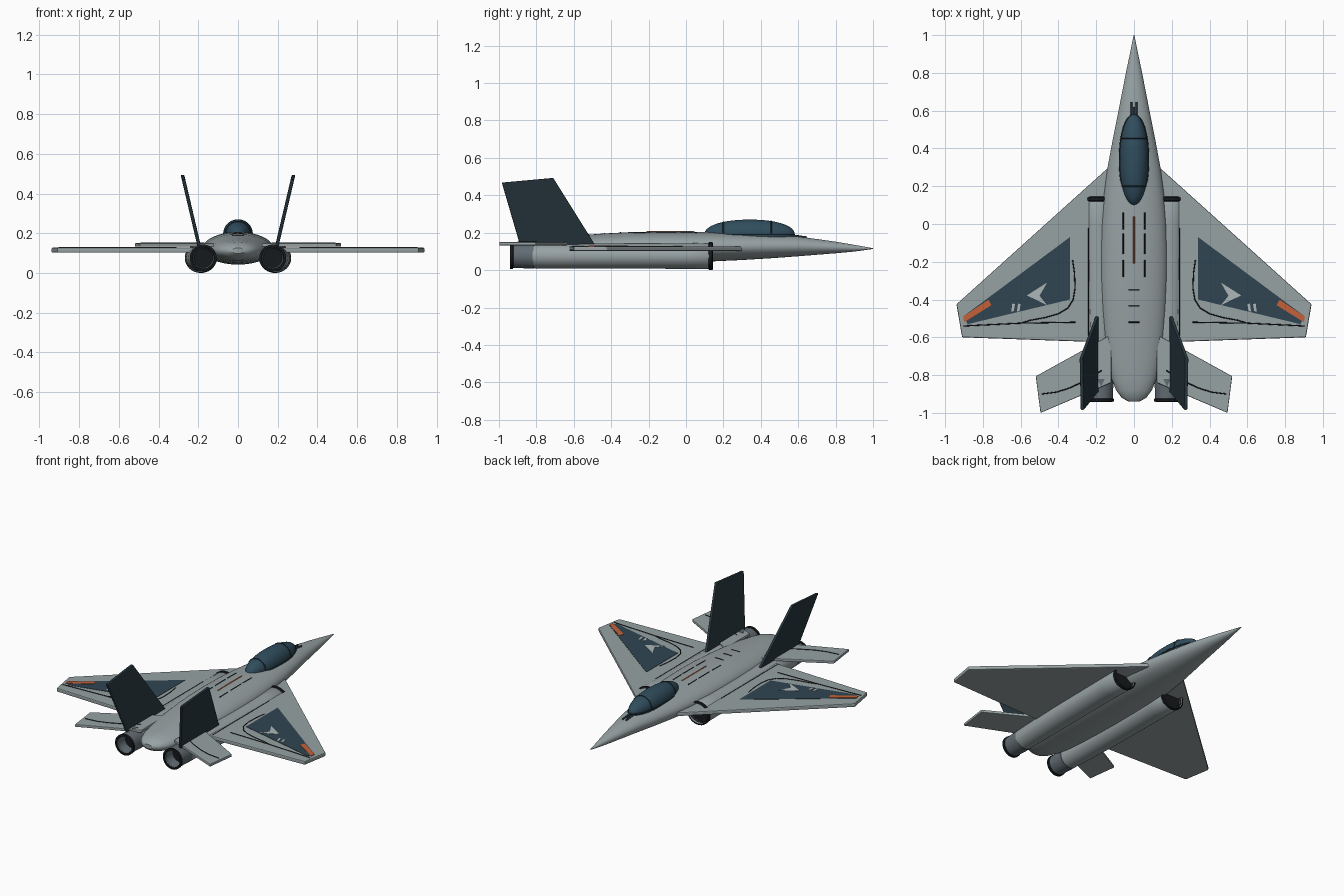
import bpy, bmesh, math
from mathutils import Vector

if "Cube" in bpy.data.objects:
    bpy.data.objects.remove(bpy.data.objects["Cube"])


def material(name, r, g, b):
    m = bpy.data.materials.new(name)
    m.diffuse_color = (r, g, b, 1)
    m.use_nodes = True
    m.node_tree.nodes["Principled BSDF"].inputs["Base Color"].default_value = m.diffuse_color
    return m


GREY = material("hull_grey", 0.31, 0.36, 0.37)
LIGHT = material("marking_grey", 0.42, 0.47, 0.48)
NAVY = material("panel_navy", 0.03, 0.06, 0.085)
FIN = material("fin_dark", 0.02, 0.038, 0.048)
GLASS = material("canopy_glass", 0.03, 0.075, 0.11)
STEEL = material("nozzle_steel", 0.12, 0.15, 0.17)
BLACK = material("black", 0.008, 0.01, 0.012)
ORANGE = material("orange", 0.55, 0.12, 0.04)


def finish(name, bm, mat, smooth=True, bevel=0):
    bmesh.ops.recalc_face_normals(bm, faces=bm.faces)
    me = bpy.data.meshes.new(name)
    bm.to_mesh(me)
    bm.free()
    me.materials.append(mat)
    ob = bpy.data.objects.new(name, me)
    bpy.context.collection.objects.link(ob)
    if bevel:
        mod = ob.modifiers.new("bevel", "BEVEL")
        mod.width, mod.segments = bevel, 2
    if smooth:
        bpy.ops.object.select_all(action='DESELECT')
        bpy.context.view_layer.objects.active = ob
        ob.select_set(True)
        bpy.ops.object.shade_smooth_by_angle(angle=math.radians(35))
    return ob


def loft(name, sections, mat, n=40, caps=True):
    """Skin of ellipses; each section is (y, centre x, centre z, rx, rz)."""
    bm = bmesh.new()
    rings = []
    for y, cx, cz, rx, rz in sections:
        rings.append([bm.verts.new((cx + rx * math.cos(a), y, cz + rz * math.sin(a)))
                      for a in (2 * math.pi * i / n for i in range(n))])
    for p, q in zip(rings, rings[1:]):
        for i in range(n):
            j = (i + 1) % n
            bm.faces.new((p[i], p[j], q[j], q[i]))
    if caps:
        bm.faces.new(rings[0])
        bm.faces.new(rings[-1])
    return finish(name, bm, mat)


def plate(name, points, depth, mat, side=1, bevel=0):
    """Flat outline extruded along the depth vector; side=-1 mirrors in x."""
    bm = bmesh.new()
    flip = Vector((side, 1, 1))
    low = [bm.verts.new(Vector(p) * flip) for p in points]
    high = [bm.verts.new((Vector(p) + Vector(depth)) * flip) for p in points]
    bm.faces.new(low)
    bm.faces.new(high)
    for i in range(len(low)):
        j = (i + 1) % len(low)
        bm.faces.new((low[i], low[j], high[j], high[i]))
    return finish(name, bm, mat, False, bevel)


def flat(outline, z):
    return [(x, y, z) for x, y in outline]


def line(name, points, mat, r=0.003):
    cu = bpy.data.curves.new(name, 'CURVE')
    cu.dimensions = '3D'
    cu.bevel_depth, cu.bevel_resolution, cu.use_fill_caps = r, 1, True
    sp = cu.splines.new('POLY')
    sp.points.add(len(points) - 1)
    for p, co in zip(sp.points, points):
        p.co = (*co, 1)
    cu.materials.append(mat)
    ob = bpy.data.objects.new(name, cu)
    bpy.context.collection.objects.link(ob)


# Fuselage: (y, half width, bottom z, top z)
BODY = [(1, .002, .113, .117), (.9, .022, .099, .135), (.8, .043, .09, .152), (.6, .082, .074, .18),
        (.45, .112, .063, .19), (.3, .14, .054, .197), (.15, .16, .047, .203), (0, .172, .043, .206),
        (-.15, .177, .042, .206), (-.3, .176, .042, .203), (-.45, .17, .045, .195), (-.6, .158, .05, .183),
        (-.72, .142, .055, .173), (-.82, .118, .06, .164), (-.88, .095, .067, .156), (-.92, .065, .08, .143),
        (-.94, .03, .098, .126)]
loft("fuselage", [(y, 0, (a + b) / 2, w, (b - a) / 2) for y, w, a, b in BODY], GREY, 48)


def top(x, y):
    """Height of the fuselage skin."""
    for (y1, w1, a1, b1), (y0, w0, a0, b0) in zip(BODY, BODY[1:]):
        if y0 <= y <= y1:
            t = (y - y0) / (y1 - y0)
            w, a, b = w0 + t * (w1 - w0), a0 + t * (a1 - a0), b0 + t * (b1 - b0)
            return (a + b) / 2 + (b - a) / 2 * math.sqrt(max(0, 1 - (x / w) ** 2))


# Canopy bubble with frame hoops
def canopy_size(y):
    return max(0.01, 1 - abs((y - .34) / .24) ** 2.2) ** 0.5


ys = [.34 + .239 * math.sin(math.pi * (i / 24 - .5)) for i in range(25)]
loft("canopy", [(y, 0, .196, .075 * canopy_size(y), .074 * canopy_size(y)) for y in ys], GLASS)
for y in (.2, .455):
    k = canopy_size(y)
    line("canopy_frame", [(.075 * k * math.cos(a), y, .196 + .074 * k * math.sin(a))
                          for a in (math.pi * i / 20 for i in range(21))], FIN, .004)
line("canopy_rim", [(.076 * canopy_size(y), y, .19) for y in ys]
     + [(-.076 * canopy_size(y), y, .19) for y in reversed(ys)], FIN, .004)
# Small instruments ahead of the windscreen
for x, y1 in ((-.013, .645), (0, .62), (.013, .645)):
    line("nose_probe", [(x, .56, .184), (x, y1, top(x, y1) + .003)], FIN, .006)

# Spine stripe and panel seams
line("spine_stripe", [(0, y / 100, top(0, y / 100)) for y in range(4, -22, -5)], ORANGE, .004)
for y in (-.35, -.435, -.52):
    line("spine_vent", [(x, y, top(x, y)) for x in (-.03, 0, .03)], BLACK)

for s in (1, -1):
    for y0, y1 in ((.06, -.03), (-.05, -.16), (-.19, -.28)):
        line("back_seam", [(s * .057, y, top(.057, y)) for y in (y0, (y0 + y1) / 2, y1)], BLACK)

    # Main wing
    plate("wing", flat([(.10, .33), (.14, .295), (.94, -.425), (.91, -.60), (.2, -.625), (.10, -.625)], .102),
          (0, 0, .025), GREY, s, .006)
    # Wing markings
    plate("wing_panel", flat([(.34, -.07), (.905, -.49), (.88, -.53), (.34, -.40)], .125),
          (0, 0, .004), NAVY, s)
    plate("wing_tip_stripe", flat([(.77, -.40), (.905, -.49), (.90, -.52), (.755, -.43)], .125),
          (0, 0, .006), ORANGE, s)
    plate("wing_chevron", flat([(.46, -.31), (.567, -.378), (.46, -.43), (.50, -.38)], .125),
          (0, 0, .006), LIGHT, s)
    for x in (.60, .63):
        plate("wing_bar", flat([(x, -.425), (x + .014, -.42), (x + .02, -.465), (x + .006, -.46)], .125),
              (0, 0, .006), LIGHT, s)
    line("flap_seam", [(s * .31, -.52, .127), (s * .60, -.525, .127), (s * .905, -.54, .127)], BLACK)
    line("wing_seam", [(s * x, y, .127) for x, y in
                       ((.325, -.19), (.315, -.26), (.312, -.34), (.322, -.4), (.35, -.445),
                        (.4, -.475), (.47, -.495), (.55, -.51), (.60, -.525))], BLACK)
    line("wing_root_seam", [(s * .241, -.02, .127), (s * .241, -.61, .127)], BLACK, .002)

    # Tailplane
    plate("tailplane", flat([(.12, -.585), (.52, -.806), (.495, -1), (.12, -.84)], .132),
          (0, 0, .018), GREY, s, .004)
    line("tailplane_seam", [(s * x, y, .15) for x, y in
                            ((.49, -.90), (.41, -.89), (.34, -.868), (.25, -.825), (.17, -.775))], BLACK)
    plate("tail_mark", flat([(.155, -.82), (.195, -.82), (.175, -.86)], .148), (0, 0, .004), STEEL, s)

    # Canted tail fin
    lean = lambda y, z: (.19 + (z - .15) * .235, y, z)
    plate("tail_fin", [lean(-.48, .125), lean(-.71, .493), lean(-.985, .468), lean(-.885, .125)],
          (.018, 0, 0), FIN, s, .004)

    # Engine nacelle, hollow at the intake
    cx = s * .187
    loft("nacelle", [(-.82, s * .176, .075, .066, .065), (-.70, s * .18, .075, .07, .066),
                     (-.45, s * .185, .075, .076, .067), (0, cx, .075, .079, .068),
                     (.13, cx, .075, .079, .07), (.14, cx, .075, .072, .064), (.04, cx, .075, .066, .058)],
         GREY)
    loft("intake_lip", [(.12, cx, .075, .078, .07), (.125, cx, .075, .081, .075), (.14, cx, .075, .081, .075),
                        (.145, cx, .075, .074, .068), (.12, cx, .075, .068, .06)], BLACK, caps=False)
    loft("intake_dark", [(.10, cx, .075, .07, .062), (.115, cx, .075, .07, .062)], BLACK)

    # Exhaust nozzle with dark rim and throat
    ex = s * .175
    loft("nozzle", [(y, ex, .075, r, r) for y, r in
                    ((-.81, .062), (-.815, .067), (-.93, .063), (-.935, .054), (-.84, .046))], STEEL)
    loft("nozzle_rim", [(y, ex, .075, r, r) for y, r in
                        ((-.922, .062), (-.926, .068), (-.94, .068), (-.942, .056), (-.925, .053))],
         BLACK, caps=False)
    loft("nozzle_throat", [(y, ex, .075, r, r) for y, r in ((-.85, .048), (-.862, .048))], BLACK)
